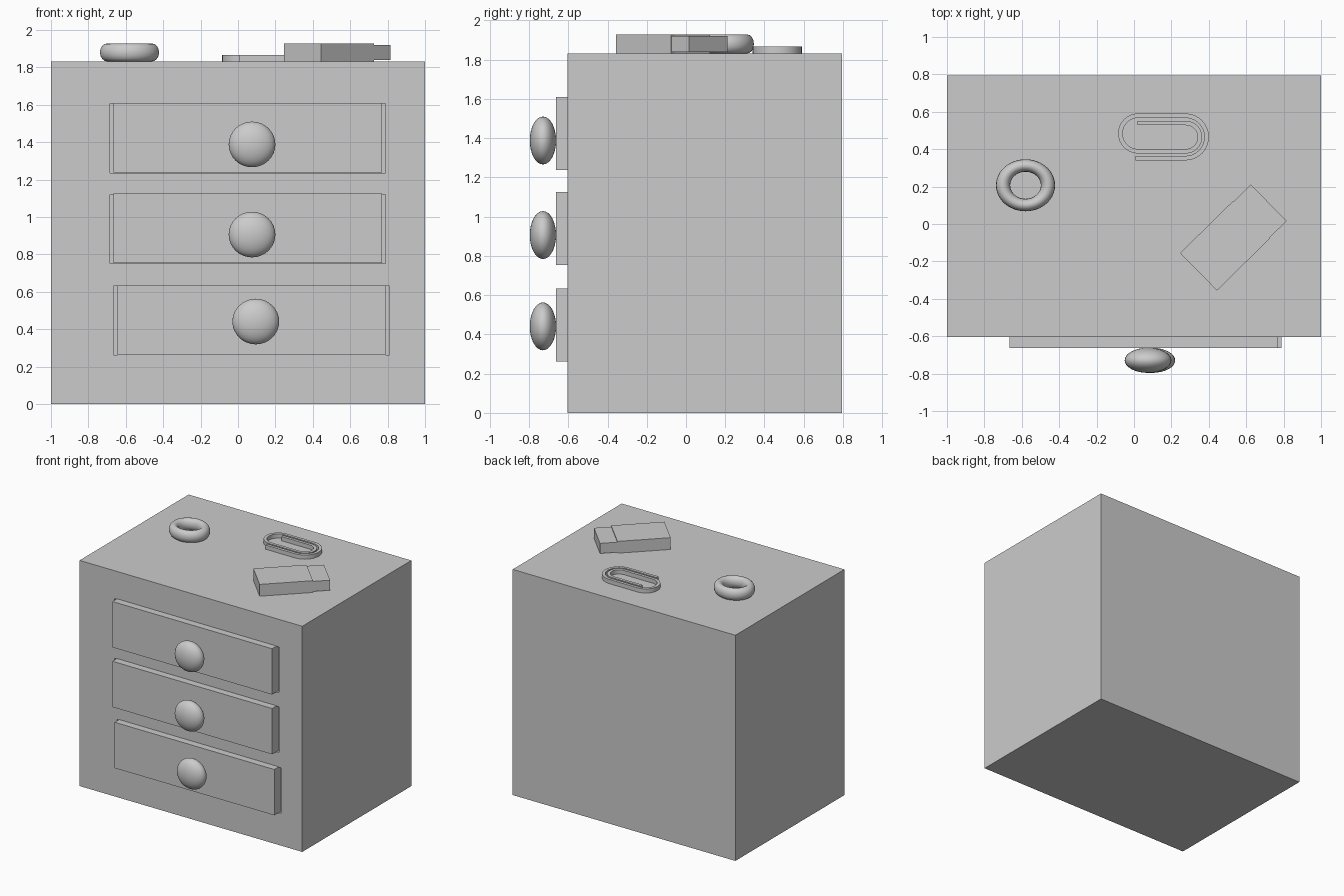
import bpy
import math

if "Cube" in bpy.data.objects:
    bpy.data.objects.remove(bpy.data.objects["Cube"])

FRONT, BACK, TOP = -0.604, 0.795, 1.832


def box(name, lo, hi):
    """Axis-aligned box from two corners."""
    c = [(a + b) / 2 for a, b in zip(lo, hi)]
    bpy.ops.mesh.primitive_cube_add(size=1, location=c)
    ob = bpy.context.object
    ob.name = name
    ob.scale = [b - a for a, b in zip(lo, hi)]
    bpy.ops.object.transform_apply(location=False, rotation=False, scale=True)
    return ob


def smooth():
    bpy.ops.object.transform_apply(location=False, rotation=False, scale=True)
    bpy.ops.object.shade_smooth()


# cabinet body
body = box("cabinet_body", (-1, FRONT, 0), (1, BACK, TOP))

# three drawers, each in a slightly wider opening, with a flattened round knob
for i, (x, z) in enumerate([(0.0525, 1.423), (0.0525, 0.938), (0.0725, 0.448)]):
    cutter = box("opening", (x - 0.737, FRONT - 0.1, z - 0.187),
                 (x + 0.737, FRONT + 0.9, z + 0.183))
    mod = body.modifiers.new("opening", "BOOLEAN")
    mod.operation = "DIFFERENCE"
    mod.solver = "EXACT"
    mod.object = cutter
    bpy.context.view_layer.objects.active = body
    bpy.ops.object.modifier_apply(modifier=mod.name)
    bpy.data.objects.remove(cutter)

    box(f"drawer_{i + 1}", (x - 0.717, -0.662, z - 0.185),
        (x + 0.717, FRONT + 0.85, z + 0.187))

    bpy.ops.mesh.primitive_uv_sphere_add(
        segments=32, ring_count=16, radius=1,
        location=(x + 0.0225, -0.729, (1.388, 0.906, 0.441)[i]))
    knob = bpy.context.object
    knob.name = f"drawer_knob_{i + 1}"
    knob.scale = (0.125, 0.067, 0.122)
    smooth()

# ring on top
bpy.ops.mesh.primitive_torus_add(
    major_segments=48, minor_segments=16, major_radius=0.12, minor_radius=0.038,
    location=(-0.58, 0.207, TOP + 0.048))
ring = bpy.context.object
ring.name = "ring"
ring.scale = (1, 0.88, 1.26)
smooth()

# eraser: cardboard sleeve and exposed rubber tip
angle = math.radians(44.5)
for name, off, size, z in [
        ("eraser_sleeve", 0.0, (0.397, 0.281, 0.096), TOP + 0.048),
        ("eraser_rubber", 0.16, (0.336, 0.273, 0.082), TOP + 0.047)]:
    ob = box(name, [-s / 2 for s in size], [s / 2 for s in size])
    ob.location = (0.4865 + off * math.cos(angle), -0.1165 + off * math.sin(angle), z)
    ob.rotation_euler.z = angle


# paper clip: flat strip swept along three half turns
def arc(cx, cy, r, start):
    return [(cx + r * math.cos(a), cy + r * math.sin(a))
            for a in (start + math.pi * k / 16 for k in range(17))]


path = [(0.008, 0.352)]
path += arc(0.275, 0.4655, 0.1135, -math.pi / 2)
path += arc(0.022, 0.484, 0.095, math.pi / 2)
path += arc(0.277, 0.4645, 0.0755, -math.pi / 2)
path += [(0.02, 0.540)]

verts, faces = [], []
n = len(path)
for k, (x, y) in enumerate(path):
    ax, ay = path[max(k - 1, 0)]
    bx, by = path[min(k + 1, n - 1)]
    d = math.hypot(bx - ax, by - ay)
    nx, ny = -(by - ay) / d * 0.012, (bx - ax) / d * 0.012
    for s, z in ((1, TOP), (-1, TOP), (-1, TOP + 0.034), (1, TOP + 0.034)):
        verts.append((x + s * nx, y + s * ny, z))
    if k:
        p, q = 4 * (k - 1), 4 * k
        for j in range(4):
            m = (j + 1) % 4
            faces.append((p + j, p + m, q + m, q + j))
faces += [(3, 2, 1, 0), tuple(4 * (n - 1) + j for j in range(4))]
mesh = bpy.data.meshes.new("paper_clip")
mesh.from_pydata(verts, [], faces)
clip = bpy.data.objects.new("paper_clip", mesh)
bpy.context.collection.objects.link(clip)
bpy.ops.object.select_all(action="DESELECT")
clip.select_set(True)
bpy.context.view_layer.objects.active = clip
bpy.ops.object.mode_set(mode="EDIT")
bpy.ops.mesh.select_all(action="SELECT")
bpy.ops.mesh.normals_make_consistent(inside=False)
bpy.ops.object.mode_set(mode="OBJECT")
bpy.ops.object.shade_smooth_by_angle()
